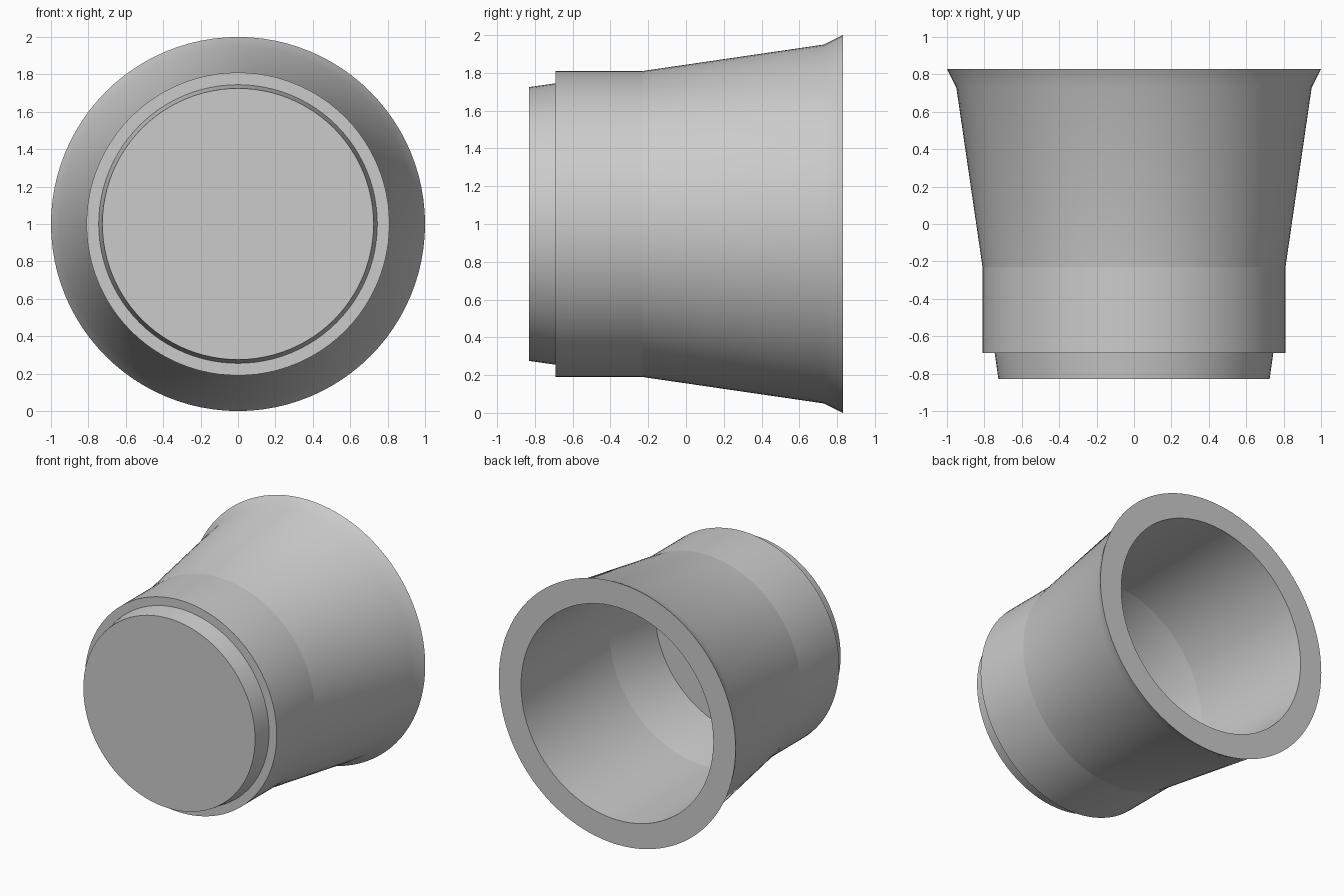
import bpy
import bmesh
import math

cube = bpy.data.objects.get("Cube")
if cube:
    bpy.data.objects.remove(cube, do_unlink=True)

GREY = (0.6, 0.6, 0.6, 1.0)
grey = bpy.data.materials.new("plain_grey")
grey.use_nodes = True
grey.diffuse_color = GREY
grey.node_tree.nodes["Principled BSDF"].inputs["Base Color"].default_value = GREY

SHOULDER = -0.23  # where the straight collar meets the flared skirt
STEP = -0.69      # front edge of the collar
FRONT, RIM = -0.83, 0.83


def lathe(name, profile, closed):
    """Turn a (radius, y) profile about the y axis, keeping hard rings sharp."""
    bm = bmesh.new()
    verts = [bm.verts.new((r, y, 0)) for r, y in profile]
    pairs = list(zip(verts, verts[1:]))
    if closed:
        pairs.append((verts[-1], verts[0]))
    edges = [bm.edges.new(p) for p in pairs]
    bmesh.ops.spin(bm, geom=verts + edges, cent=(0, 0, 0), axis=(0, 1, 0),
                   angle=math.tau, steps=96, use_merge=False)
    bmesh.ops.remove_doubles(bm, verts=bm.verts[:], dist=0.0001)
    bmesh.ops.recalc_face_normals(bm, faces=bm.faces[:])
    for face in bm.faces:
        face.smooth = True
    for edge in bm.edges:
        on_shoulder = all(abs(v.co.y - SHOULDER) < 0.001 for v in edge.verts)
        edge.smooth = not on_shoulder and edge.calc_face_angle(0) < 0.5
    mesh = bpy.data.meshes.new(name)
    bm.to_mesh(mesh)
    bm.free()
    mesh.materials.append(grey)
    obj = bpy.data.objects.new(name, mesh)
    obj.location.z = 1
    bpy.context.collection.objects.link(obj)
    return obj


# Collar, flared skirt, flat rim, straight bore and tapered seat
lathe("flared_body", [
    (0.745, STEP), (0.81, STEP), (0.81, SHOULDER), (0.95, 0.73), (1.0, RIM),
    (0.812, RIM), (0.807, SHOULDER), (0.745, STEP + 0.002)], closed=True)

# Tapered plug closing the narrow end
lathe("end_cap", [
    (0, FRONT), (0.725, FRONT), (0.745, STEP), (0, STEP)], closed=False)
